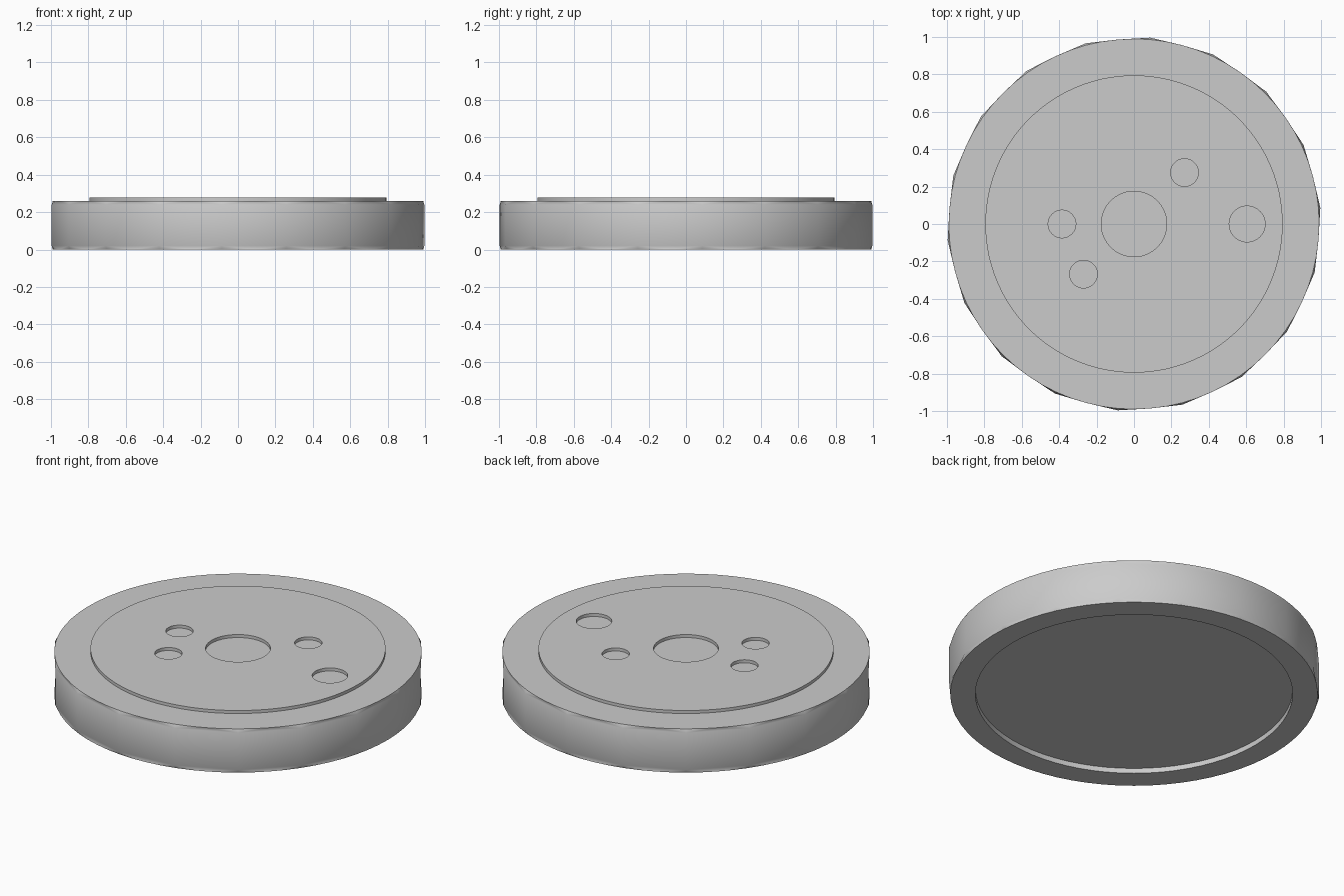
import bpy, bmesh, math

cube = bpy.data.objects.get("Cube")
if cube:
    bpy.data.objects.remove(cube, do_unlink=True)

grey = bpy.data.materials.new("light_grey")
grey.use_nodes = True
colour = (0.6, 0.6, 0.6, 1)
grey.diffuse_color = colour
grey.node_tree.nodes["Principled BSDF"].inputs["Base Color"].default_value = colour


def ring(bm, radius, z, count, x=0, y=0):
    """Circle of vertices, turned so the first one lies at five degrees."""
    angles = [math.radians(5) + math.tau * i / count for i in range(count)]
    return [bm.verts.new((x + radius * math.cos(a), y + radius * math.sin(a), z))
            for a in angles]


def pairs(loop):
    return zip(loop, loop[1:] + loop[:1])


def bridge(bm, a, b):
    for (a0, a1), (b0, b1) in zip(pairs(a), pairs(b)):
        bm.faces.new((a0, a1, b1, b0))


def bevel_fan(bm, rim, belt):
    """Join a fine rim to a coarse belt with a quarter of its vertices."""
    n, m = len(rim), len(belt)
    for j in range(m):
        for k in range(-2, 2):
            i = 4 * j + k
            bm.faces.new((rim[i % n], rim[(i + 1) % n], belt[j]))
        bm.faces.new((rim[(4 * j + 2) % n], belt[(j + 1) % m], belt[j]))


def finish(bm, name):
    bmesh.ops.recalc_face_normals(bm, faces=bm.faces)
    mesh = bpy.data.meshes.new(name)
    bm.to_mesh(mesh)
    bm.free()
    mesh.materials.append(grey)
    obj = bpy.data.objects.new(name, mesh)
    bpy.context.collection.objects.link(obj)
    bpy.ops.object.select_all(action="DESELECT")
    obj.select_set(True)
    bpy.context.view_layer.objects.active = obj
    bpy.ops.object.shade_smooth_by_angle(angle=math.radians(30))


# Disc body: fine rims, eighteen-sided belt and a shallow recess underneath
HEIGHT, BEVEL = 0.26, 0.02
bm = bmesh.new()
top_rim = ring(bm, 0.99, HEIGHT, 72)
top_belt = ring(bm, 1.0, HEIGHT - BEVEL, 18)
low_belt = ring(bm, 1.0, BEVEL, 18)
low_rim = ring(bm, 0.99, 0, 72)
recess_edge = ring(bm, 0.855, 0, 72)
recess_top = ring(bm, 0.855, 0.03, 72)
bm.faces.new(top_rim)
bevel_fan(bm, top_rim, top_belt)
bridge(bm, top_belt, low_belt)
bevel_fan(bm, low_rim, low_belt)
bridge(bm, low_rim, recess_edge)
bridge(bm, recess_edge, recess_top)
bm.faces.new(recess_top)
finish(bm, "disc_body")

# Raised face plate with a centre hole and four smaller holes
holes = [(0, 0, 0.175), (0.27, 0.275, 0.074), (-0.27, -0.268, 0.074),
         (-0.385, 0, 0.074), (0.605, 0, 0.096)]
bm = bmesh.new()
loops = [ring(bm, 0.795, HEIGHT, 96)]
loops += [ring(bm, r, HEIGHT, 48, x, y) for x, y, r in holes]
edges = [bm.edges.new(p) for loop in loops for p in pairs(loop)]
bmesh.ops.triangle_fill(bm, edges=edges, use_beauty=True, normal=(0, 0, 1))
raised = bmesh.ops.extrude_face_region(bm, geom=bm.faces[:], use_keep_orig=True)
bmesh.ops.translate(bm, vec=(0, 0, 0.018), verts=[
    v for v in raised["geom"] if isinstance(v, bmesh.types.BMVert)])
finish(bm, "face_plate")
